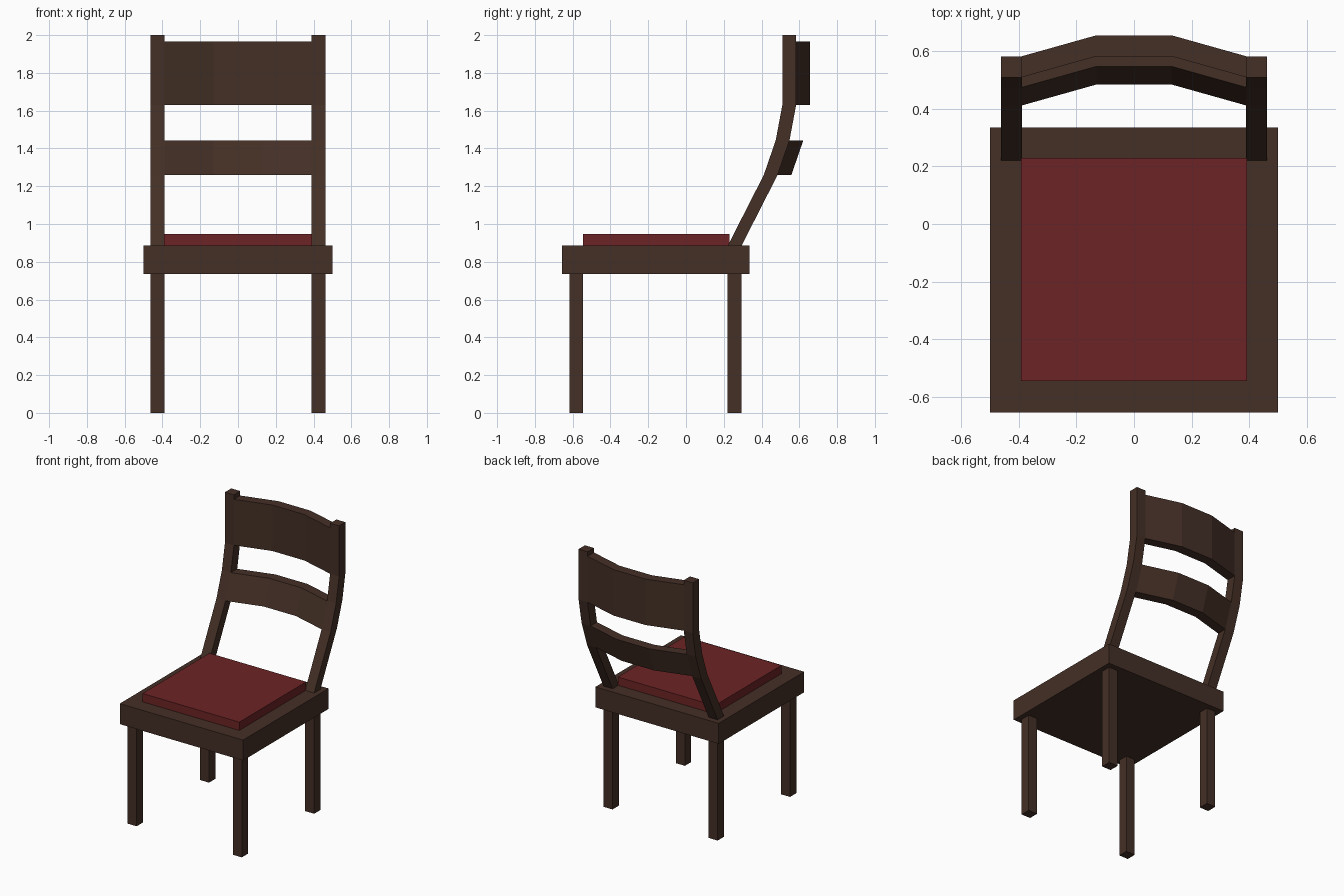
import bpy, bmesh

if "Cube" in bpy.data.objects:
    bpy.data.objects.remove(bpy.data.objects["Cube"])


def material(name, color):
    m = bpy.data.materials.new(name)
    m.diffuse_color = (*color, 1)
    m.use_nodes = True
    m.node_tree.nodes["Principled BSDF"].inputs["Base Color"].default_value = m.diffuse_color
    return m


wood = material("dark wood", (0.058, 0.029, 0.019))
red = material("red fabric", (0.150, 0.017, 0.018))


def loft(name, rings, mat):
    """Skin a row of four-cornered rings into a closed solid."""
    bm = bmesh.new()
    loops = [[bm.verts.new(p) for p in ring] for ring in rings]
    for a, b in zip(loops, loops[1:]):
        for i in range(4):
            j = (i + 1) % 4
            bm.faces.new((a[i], a[j], b[j], b[i]))
    bm.faces.new(loops[0])
    bm.faces.new(loops[-1])
    bmesh.ops.recalc_face_normals(bm, faces=bm.faces)
    me = bpy.data.meshes.new(name)
    bm.to_mesh(me)
    bm.free()
    me.materials.append(mat)
    ob = bpy.data.objects.new(name, me)
    bpy.context.collection.objects.link(ob)
    return ob


def flat_ring(x0, x1, y0, y1, z):
    return [(x0, y0, z), (x1, y0, z), (x1, y1, z), (x0, y1, z)]


def box(name, x0, x1, y0, y1, z0, z1, mat):
    return loft(name, [flat_ring(x0, x1, y0, y1, z) for z in (z0, z1)], mat)


T = 0.073                  # timber thickness
X0, X1 = 0.39, 0.463       # inner and outer side of legs and posts
SEAT_Z0, SEAT_Z1 = 0.735, 0.885

# Seat and cushion
box("seat", -0.5, 0.5, -0.656, 0.335, SEAT_Z0, SEAT_Z1, wood)
box("cushion", -0.393, 0.393, -0.546, 0.229, SEAT_Z1, 0.946, red)

# Front edge of the curved back, as (y, z)
curve = [(0.221, SEAT_Z1), (0.412, 1.26), (0.475, 1.443), (0.51, 1.63), (0.51, 2.0)]

# Legs and back posts on both sides
for side, s in (("left", -1), ("right", 1)):
    a, b = sorted((s * X0, s * X1))
    box(f"front_leg_{side}", a, b, -0.617, -0.617 + T, 0, SEAT_Z0, wood)
    box(f"back_leg_{side}", a, b, 0.221, 0.221 + T, 0, SEAT_Z0, wood)
    loft(f"back_post_{side}", [flat_ring(a, b, y, y + T, z) for y, z in curve], wood)


# Slats bowed backwards between the posts
def slat(name, bottom, top):
    (yb, zb), (yt, zt) = bottom, top
    rings = []
    for x, bow in ((-X0, 0), (-0.13, T), (0.13, T), (X0, 0)):
        rings.append([(x, yb + bow, zb), (x, yb + bow + T, zb),
                      (x, yt + bow + T, zt), (x, yt + bow, zt)])
    loft(name, rings, wood)


slat("lower_slat", curve[1], curve[2])
slat("upper_slat", curve[3], (0.51, 1.967))
